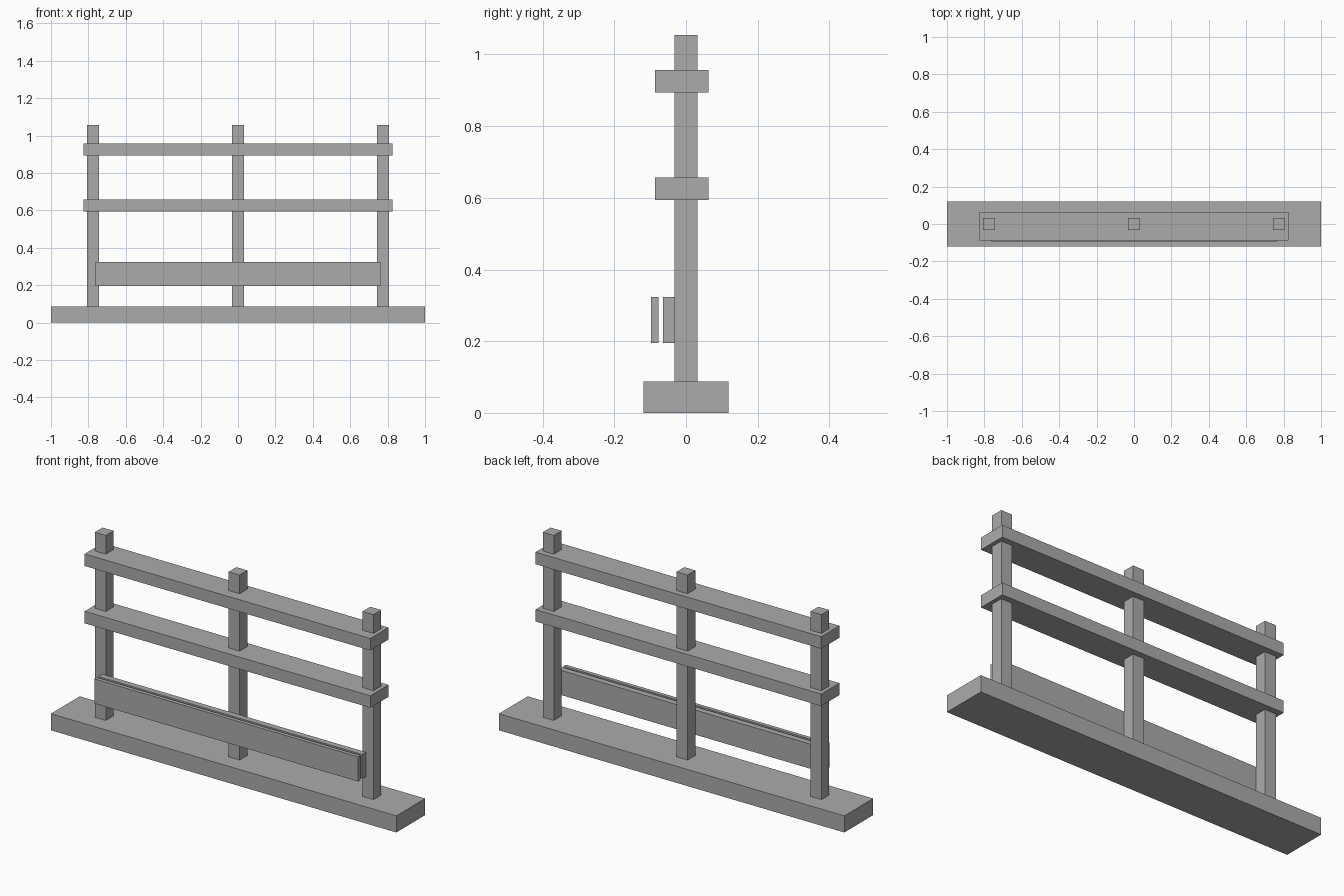
import bpy

cube = bpy.data.objects.get("Cube")
if cube:
    bpy.data.objects.remove(cube, do_unlink=True)

# Single flat grey
grey = bpy.data.materials.new("plain grey")
grey.use_nodes = True
GREY = (0.41, 0.41, 0.41, 1)
grey.diffuse_color = GREY
grey.node_tree.nodes["Principled BSDF"].inputs["Base Color"].default_value = GREY


def box(name, x, y, z):
    """Add a box spanning the given (low, high) ranges."""
    spans = (x, y, z)
    bpy.ops.mesh.primitive_cube_add(size=1, location=[(a + b) / 2 for a, b in spans])
    ob = bpy.context.object
    ob.name = name
    ob.scale = [b - a for a, b in spans]
    bpy.ops.object.transform_apply(location=False, rotation=False, scale=True)
    ob.data.materials.append(grey)
    return ob


# Ground plinth
box("base", (-1, 1), (-0.119, 0.119), (0, 0.087))

# Three square posts
for name, x in (("right_post", -0.775), ("middle_post", 0), ("left_post", 0.775)):
    box(name, (x - 0.032, x + 0.032), (-0.032, 0.032), (0.087, 1.055))

# Two flat rails, set slightly forward of the posts
for name, z in (("lower_rail", 0.594), ("upper_rail", 0.894)):
    box(name, (-0.827, 0.827), (-0.087, 0.063), (z, z + 0.063))

# Pair of upright boards with a narrow gap between them
for name, y in (("back_board", (-0.064, -0.032)), ("front_board", (-0.097, -0.077))):
    box(name, (-0.763, 0.763), y, (0.195, 0.324))
